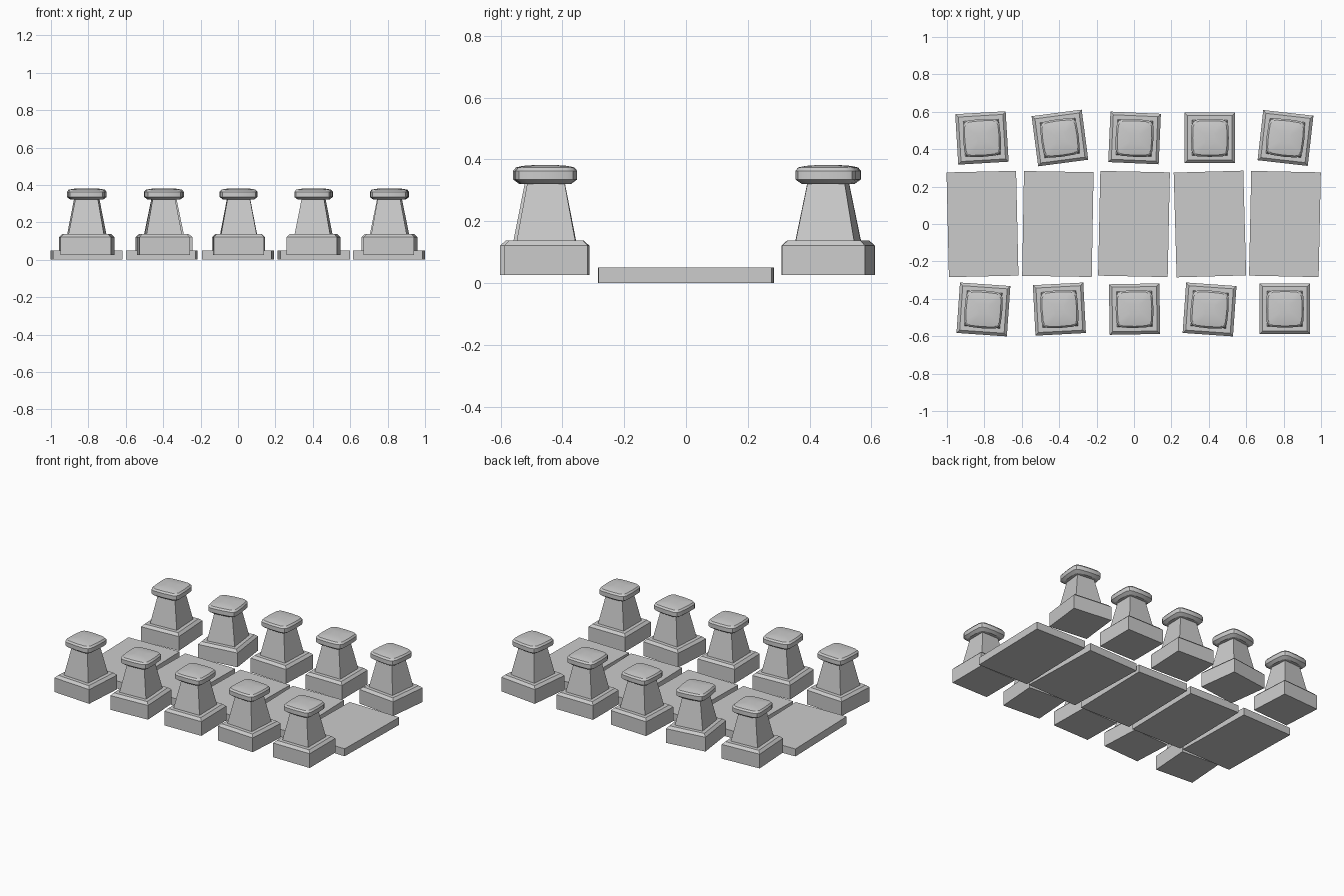
import bpy, bmesh, math

if "Cube" in bpy.data.objects:
    bpy.data.objects.remove(bpy.data.objects["Cube"])

stone = bpy.data.materials.new("grey stone")
stone.diffuse_color = (0.6, 0.6, 0.6, 1)
stone.use_nodes = True
stone.node_tree.nodes["Principled BSDF"].inputs["Base Color"].default_value = stone.diffuse_color


def square(h):
    return [(-h, -h), (h, -h), (h, h), (-h, h)]


def soft_square(h, n=16, e=0.4):
    # Superellipse outline: a square with rounded corners
    pts = []
    for i in range(n):
        a = 2 * math.pi * i / n
        c, s = math.cos(a), math.sin(a)
        pts.append((h * math.copysign(abs(c) ** e, c), h * math.copysign(abs(s) ** e, s)))
    return pts


def loft(name, rings, pos, deg):
    # Stack outlines (points, z) into a closed solid
    bm = bmesh.new()
    loops = [[bm.verts.new((x, y, z)) for x, y in pts] for pts, z in rings]
    n = len(loops[0])
    for a, b in zip(loops, loops[1:]):
        for i in range(n):
            j = (i + 1) % n
            bm.faces.new((a[i], a[j], b[j], b[i]))
    bm.faces.new(loops[0][::-1])
    bm.faces.new(loops[-1])
    me = bpy.data.meshes.new(name)
    bm.to_mesh(me)
    bm.free()
    me.materials.append(stone)
    ob = bpy.data.objects.new(name, me)
    ob.location = (pos[0], pos[1], 0)
    ob.rotation_euler.z = math.radians(deg)
    bpy.context.collection.objects.link(ob)
    return ob


# Floor slabs: x, turn
for x, deg in [(-0.81, 1.3), (-0.407, -1), (0, -1.2), (0.406, 1.6), (0.807, -1.2)]:
    w, l = 0.186, 0.28
    pts = [(-w, -l), (w, -l), (w, l), (-w, l)]
    loft("floor_slab", [(pts, 0), (pts, 0.05)], (x, 0), deg)

# Posts: x, y, turn
posts = [(-0.813, 0.46, 3.4), (-0.396, 0.46, 7.5), (0.003, 0.46, -2.5),
         (0.406, 0.46, 0), (0.81, 0.46, -6.5),
         (-0.805, -0.457, -4), (-0.399, -0.455, 3), (0.003, -0.455, 1),
         (0.404, -0.457, -4), (0.807, -0.453, 0)]
for x, y, deg in posts:
    # Plinth with chamfered top edge
    loft("post_base", [(square(0.135), 0.026), (square(0.135), 0.121),
                       (square(0.119), 0.137)], (x, y), deg)
    # Tapered shaft
    loft("post_shaft", [(square(0.096), 0.13), (square(0.06), 0.325)], (x, y), deg)
    # Rounded cap
    cap = loft("post_cap", [(soft_square(0.082), 0.321), (soft_square(0.101), 0.335),
                            (soft_square(0.101), 0.363), (soft_square(0.092), 0.374),
                            (soft_square(0.07), 0.379), (soft_square(0.03), 0.382)],
               (x, y), deg)
    bpy.ops.object.select_all(action='DESELECT')
    cap.select_set(True)
    bpy.context.view_layer.objects.active = cap
    bpy.ops.object.shade_smooth_by_angle(angle=math.radians(30))
